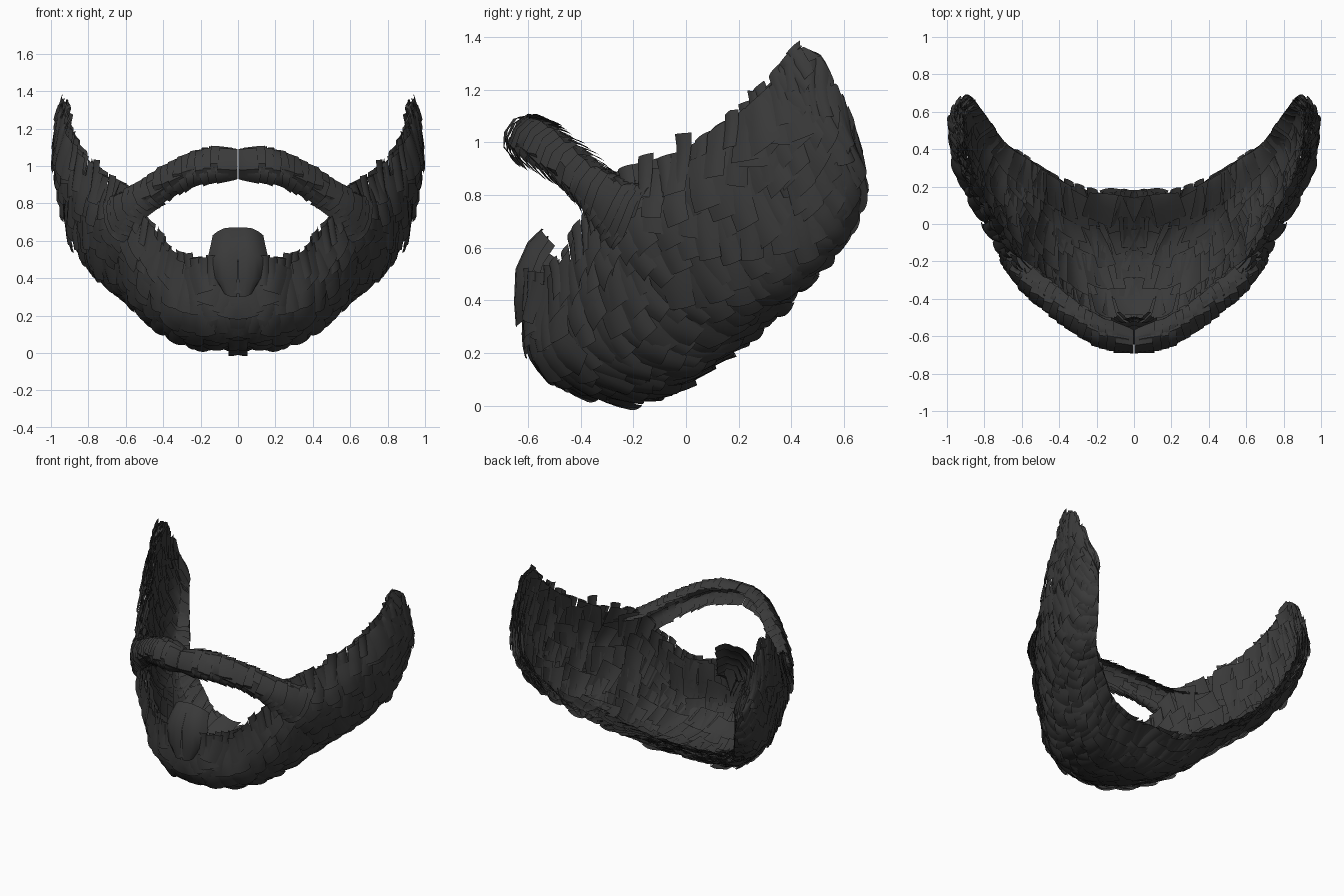
import bpy, bmesh, math, random
from mathutils import Vector

random.seed(4)
if "Cube" in bpy.data.objects:
    bpy.data.objects.remove(bpy.data.objects["Cube"])

hair = bpy.data.materials.new("charcoal_hair")
hair.use_nodes = True
charcoal = (0.042, 0.042, 0.042, 1)
hair.diffuse_color = charcoal
shader = hair.node_tree.nodes["Principled BSDF"]
shader.inputs["Base Color"].default_value = charcoal
shader.inputs["Roughness"].default_value = 0.8


def vary(low, high):
    return random.uniform(low, high)


def limit(t, slack=0.0):
    return min(max(t, -slack), 1 + slack)


def spline(points, t):
    """Smooth curve through the points, t running from 0 to 1."""
    spans = len(points) - 1
    i = min(max(int(t * spans), 0), spans - 1)
    f = t * spans - i
    b, c = points[i], points[i + 1]
    a = points[i - 1] if i > 0 else b * 2 - c
    d = points[i + 2] if i + 2 <= spans else c * 2 - b
    m, n = (c - a) / 2, (d - b) / 2
    return b + m * f + ((c - b) * 3 - m * 2 - n) * f * f + ((b - c) * 2 + m + n) * f ** 3


class Skin:
    """Guide surface through ribs: u runs rib to rib, v runs down each rib."""

    def __init__(self, ribs):
        self.ribs = [[Vector(p) for p in rib] for rib in ribs]

    def at(self, u, v):
        return spline([spline(rib, v) for rib in self.ribs], u)

    def frame(self, u, v):
        e = 0.01
        along = (self.at(u + e, v) - self.at(u - e, v)) / (2 * e)
        down = (self.at(u, v + e) - self.at(u, v - e)) / (2 * e)
        return along, down, down.cross(along).normalized()


def add_card(bm, skin, u, v, width, length, turn, base, lift, slack=0.03):
    """One hair card that follows the skin, with its tip lifted off."""
    along, down, _ = skin.frame(u, v)
    steps = 4
    grid = []
    for j in range(steps + 1):
        t = j / steps
        row = []
        for i in range(steps + 1):
            s = i / steps - 0.5
            x = s * width * (1 - 0.18 * t)
            y = (t - 0.5) * length
            a = x * math.cos(turn) - y * math.sin(turn)
            b = x * math.sin(turn) + y * math.cos(turn)
            uu = limit(u + a / along.length, slack)
            vv = limit(v + b / down.length, slack)
            normal = skin.frame(limit(uu), limit(vv))[2]
            bulge = 0.012 * (1 - 4 * s * s)
            row.append(bm.verts.new(skin.at(uu, vv) + normal * (base + lift * t + bulge)))
        grid.append(row)
    for upper, lower in zip(grid, grid[1:]):
        for i in range(steps):
            bm.faces.new((upper[i], lower[i], lower[i + 1], upper[i + 1]))


def finish(name, bm):
    """Weld collapsed corners, mirror to the other half and shade."""
    bmesh.ops.dissolve_degenerate(bm, edges=bm.edges, dist=0.0005)
    mesh = bpy.data.meshes.new(name)
    bm.to_mesh(mesh)
    bm.free()
    mesh.materials.append(hair)
    obj = bpy.data.objects.new(name, mesh)
    bpy.context.collection.objects.link(obj)
    obj.modifiers.new("mirror", "MIRROR").merge_threshold = 0.001
    bpy.ops.object.select_all(action="DESELECT")
    obj.select_set(True)
    bpy.context.view_layer.objects.active = obj
    bpy.ops.object.shade_smooth_by_angle(angle=math.radians(40))


# Jaw and sideburn guide, from the chin to the ear
jaw = Skin([
    [(0, -.62, .47), (0, -.59, .2), (0, -.4, .06), (0, -.11, .04), (0, .13, .2)],
    [(.17, -.59, .47), (.16, -.56, .2), (.16, -.38, .07), (.17, -.09, .05), (.19, .14, .2)],
    [(.33, -.5, .49), (.34, -.46, .24), (.34, -.29, .12), (.34, -.05, .1), (.36, .19, .24)],
    [(.47, -.4, .65), (.51, -.33, .42), (.5, -.19, .24), (.47, .03, .18), (.47, .25, .3)],
    [(.58, -.28, .84), (.64, -.21, .61), (.63, -.05, .39), (.59, .13, .3), (.57, .32, .36)],
    [(.75, -.03, .94), (.79, .01, .74), (.78, .15, .51), (.74, .29, .41), (.69, .41, .45)],
    [(.88, .2, 1.08), (.91, .25, .91), (.9, .37, .69), (.86, .48, .58), (.79, .55, .6)],
    [(.93, .33, 1.2), (.95, .4, 1.1), (.96, .52, .95), (.92, .62, .82), (.86, .65, .79)],
    [(.94, .42, 1.32), (.96, .48, 1.27), (.96, .55, 1.16), (.94, .62, 1.04), (.89, .67, .9)],
])
# Each layer: name, columns, rows, depth under the guide, card size, tip lift
layers = [
    ("outer_beard", 28, 11, 0.01, 0.14, 0.035),
    ("inner_beard", 20, 8, 0.045, 0.16, 0.03),
]
for name, columns, rows, depth, size, lift in layers:
    bm = bmesh.new()
    for r in range(rows):
        for c in range(columns):
            u = limit((c + 0.5 * (r % 2) + vary(-.3, .3)) / (columns - 0.5))
            v = limit(0.08 + 0.86 * (r + vary(-.35, .35)) / (rows - 1))
            add_card(bm, jaw, u, v, size * vary(.75, 1.15), size * vary(1.1, 1.5),
                     0.55 * u * u + vary(-.35, .35), -depth + vary(-.012, .008),
                     lift * vary(.5, 1.1), 0.04)
    finish(name, bm)

# Tufts that break up the cheek edge and the edge under the jaw
for name, start, edge, count, reach in (("cheek_tufts", 0.1, 0.02, 28, 0.13),
                                        ("jaw_tufts", 0, 0.97, 22, 0.06)):
    bm = bmesh.new()
    for c in range(count):
        u = start + (1 - start) * c / (count - 1)
        add_card(bm, jaw, u, edge, .07, vary(.12, .19), 0.3 * u + vary(-.2, .2),
                 vary(-.03, .005), .02, vary(.03, reach))
    finish(name, bm)

# Fingers of hair stepping down the back of the sideburn
bm = bmesh.new()
for v in (0, 0.14, 0.28, 0.42, 0.58, 0.74, 0.9):
    for depth in (0, 0.03):
        add_card(bm, jaw, 0.97, v, .075, .17, 0.75 + vary(-.15, .15), -depth, .015, 0.05)
finish("sideburn_tips", bm)

# Moustache, overlapping bands swept outward from the middle
lip = Skin([
    [(0, -.57, 1.08), (0, -.64, 1.09), (0, -.69, 1), (0, -.65, .92)],
    [(.2, -.49, 1.06), (.2, -.57, 1.07), (.21, -.63, .98), (.2, -.58, .89)],
    [(.37, -.37, .97), (.39, -.45, .98), (.4, -.5, .9), (.36, -.44, .81)],
    [(.54, -.24, .86), (.57, -.31, .87), (.57, -.36, .78), (.49, -.38, .71)],
    [(.66, -.15, .83), (.68, -.19, .8), (.65, -.25, .67), (.56, -.31, .6)],
])
bm = bmesh.new()
bands = 20
for c in range(bands):
    u = 0.05 + 0.92 * c / (bands - 1)
    add_card(bm, lip, u, 0.5 + vary(-.05, .05), vary(.26, .31), .12,
             -math.pi / 2 + vary(-.12, .12), vary(-.008, 0), .022, 0.06)
    for v in (0.2, 0.8):
        add_card(bm, lip, limit(u + 0.02), v, .12, .12,
                 -math.pi / 2 + vary(-.3, .3), -.015, .025, 0.06)
for vert in bm.verts:
    vert.co.x = max(vert.co.x, 0.002)
finish("moustache", bm)

# Tuft under the lip, nested layers stepping back toward the chin
patch = Skin([
    [(0, -.54, .67), (0, -.62, .58), (0, -.64, .45), (0, -.63, .3)],
    [(.07, -.54, .66), (.08, -.61, .57), (.09, -.63, .45), (.04, -.62, .31)],
    [(.135, -.52, .63), (.15, -.57, .54), (.16, -.59, .45), (.08, -.6, .35)],
])
bm = bmesh.new()
for layer in range(5):
    add_card(bm, patch, 0.5, 0.5 + 0.06 * layer, .19, .44 - .03 * layer, 0,
             -.035 * layer, .012, 0)
for vert in bm.verts:
    vert.co.x = max(vert.co.x, 0)
finish("lip_tuft", bm)
